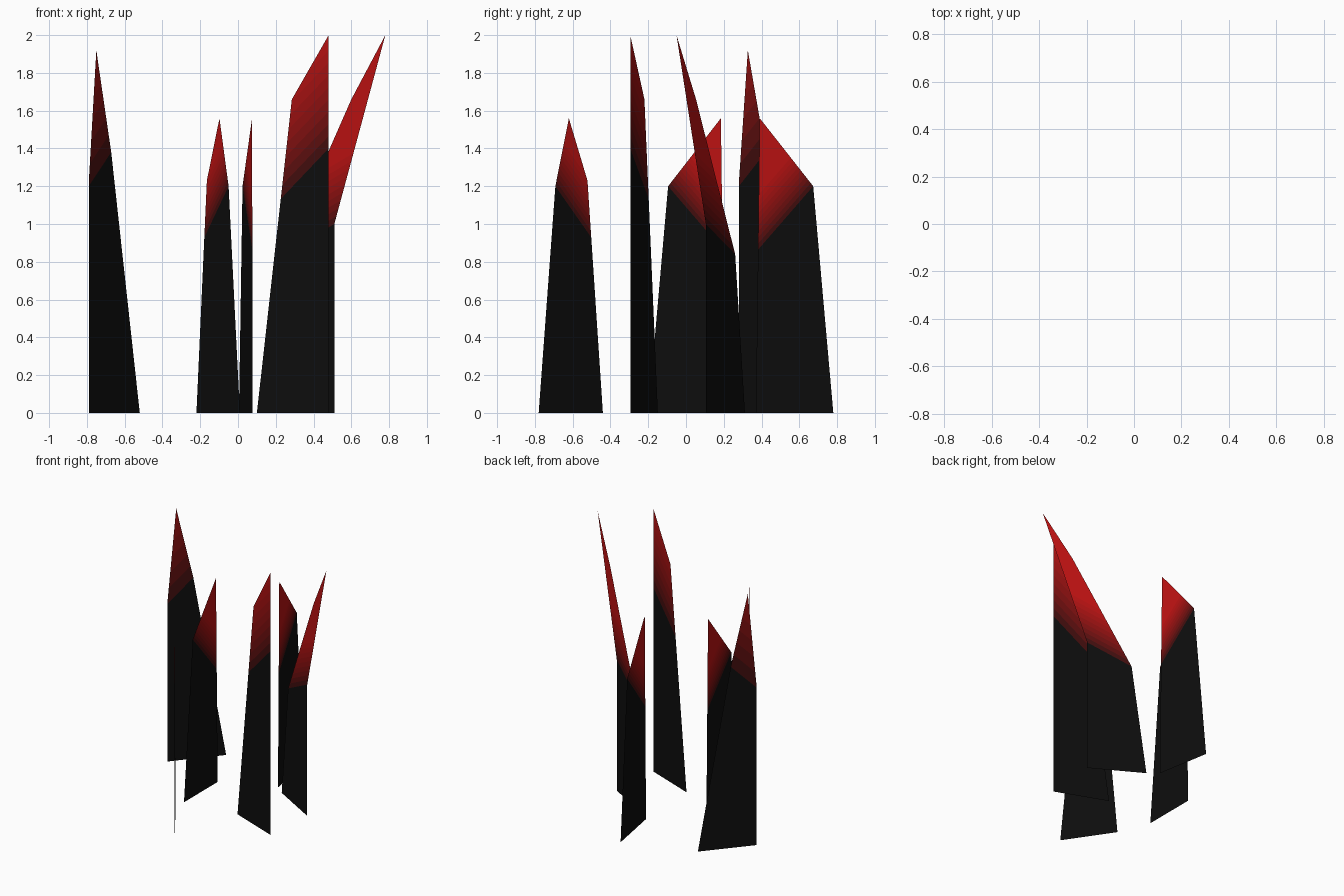
import bpy, bmesh
from mathutils import Matrix, Vector

if "Cube" in bpy.data.objects:
    bpy.data.objects.remove(bpy.data.objects["Cube"])

# Shades running from black root to red tip
N = 10
shades = []
for i in range(N + 1):
    t = i / N
    m = bpy.data.materials.new(f"blade_shade_{i}")
    m.diffuse_color = (0.004 + 0.5 * t, 0.004 + 0.002 * t, 0.004 + 0.002 * t, 1)
    m.use_nodes = True
    m.node_tree.nodes["Principled BSDF"].inputs["Base Color"].default_value = m.diffuse_color
    shades.append(m)


def blade(name, foot_a, foot_b, outline, fade_a, fade_b, span):
    """Flat upright blade: outline is (fraction along foot line, height).
    The red fade starts on the line fade_a-fade_b and is full after span."""
    bm = bmesh.new()
    bm.faces.new([bm.verts.new((u, 0, z)) for u, z in outline])
    bmesh.ops.triangulate(bm, faces=bm.faces[:])
    slope = (fade_b[1] - fade_a[1]) / (fade_b[0] - fade_a[0])

    # Slice into colour bands
    for k in range(N):
        bmesh.ops.bisect_plane(
            bm, geom=bm.verts[:] + bm.edges[:] + bm.faces[:], dist=1e-5,
            plane_co=(fade_a[0], 0, fade_a[1] + span * k / N),
            plane_no=Vector((-slope, 0, 1)).normalized())
    for f in bm.faces:
        c = f.calc_center_median()
        t = (c.z - fade_a[1] - slope * (c.x - fade_a[0])) / span
        f.material_index = max(0, min(N, int(t * N + 1))) if t > 0 else 0

    # Place the blade on its foot line
    ax, ay = foot_a
    dx, dy = foot_b[0] - ax, foot_b[1] - ay
    bm.transform(Matrix(((dx, -dy, 0, ax), (dy, dx, 0, ay),
                         (0, 0, 1, 0), (0, 0, 0, 1))))
    me = bpy.data.meshes.new(name)
    bm.to_mesh(me)
    bm.free()
    for m in shades:
        me.materials.append(m)
    bpy.context.collection.objects.link(bpy.data.objects.new(name, me))


# Tall blades
blade("left_tall_blade", (-0.79, 0.28), (-0.52, 0.60),
      [(0, 0), (1, 0), (0.5, 0.88), (0.44, 1.38), (0.148, 1.92), (0, 1.22)],
      (0, 1.2), (0.44, 1.38), 1.1)
blade("front_tall_blade", (0.10, -0.149), (0.48, -0.295),
      [(0, 0), (1, 0), (1, 2), (0.487, 1.66)],
      (0, 1.0), (1, 1.4), 0.65)
blade("right_leaning_blade", (0.15, 0.312), (0.51, 0.105),
      [(0, 0), (1, 0), (1, 1), (1.75, 2), (1.25, 1.66), (0.25, 0.84)],
      (0.25, 0.84), (1, 1), 0.35)

# Short blades: straight one and two hooked ones
blade("front_short_blade", (-0.22, -0.44), (0.01, -0.78),
      [(0, 0), (1, 0), (0.74, 1.2), (0.53, 1.56), (0.24, 1.23), (0.225, 0.95)],
      (0.225, 0.95), (0.74, 1.2), 0.32)
hook = [(0, 0), (1, 0), (0.74, 1.2), (0.05, 1.56), (0.235, 1.23), (0.21, 0.95)]
for name, a, b in (("middle_hooked_blade", (-0.315, 0.205), (-0.315, -0.2)),
                   ("back_hooked_blade", (0.078, 0.37), (0.005, 0.78))):
    blade(name, a, b, hook, (0.21, 0.95), (0.74, 1.2), 0.32)
